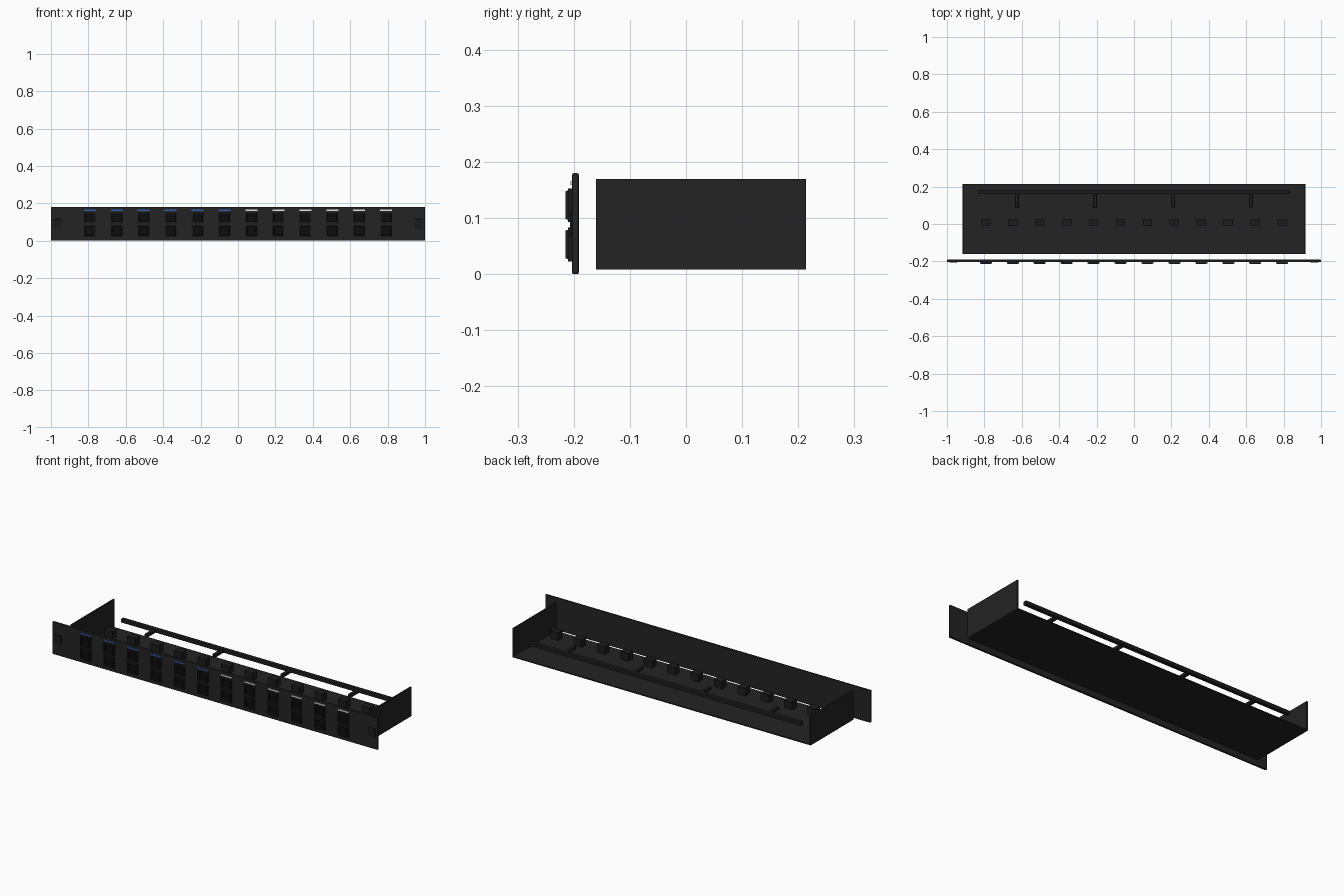
import bpy, bmesh
from mathutils import Vector

cube = bpy.data.objects.get("Cube")
if cube:
    bpy.data.objects.remove(cube, do_unlink=True)


def material(name, rgb):
    m = bpy.data.materials.new(name)
    m.use_nodes = True
    m.diffuse_color = (*rgb, 1)
    bsdf = m.node_tree.nodes["Principled BSDF"]
    bsdf.inputs["Base Color"].default_value = (*rgb, 1)
    bsdf.inputs["Roughness"].default_value = 0.6
    return m


STEEL = material("dark steel", (0.017, 0.017, 0.017))
PLASTIC = material("black plastic", (0.012, 0.012, 0.012))
HOLE = material("opening black", (0.004, 0.004, 0.004))
BLUE = material("label blue", (0.03, 0.12, 0.5))
WHITE = material("label white", (0.8, 0.8, 0.8))


def finish(bm, name, mats):
    mesh = bpy.data.meshes.new(name)
    bm.to_mesh(mesh)
    bm.free()
    for m in mats:
        mesh.materials.append(m)
    ob = bpy.data.objects.new(name, mesh)
    bpy.context.collection.objects.link(ob)
    return ob


def box_mesh(lo, hi):
    lo, hi = Vector(lo), Vector(hi)
    bm = bmesh.new()
    bmesh.ops.create_cube(bm, size=1)
    bmesh.ops.scale(bm, vec=hi - lo, verts=bm.verts)
    bmesh.ops.translate(bm, vec=(lo + hi) / 2, verts=bm.verts)
    return bm


def box(name, lo, hi, mat, bevel=0):
    ob = finish(box_mesh(lo, hi), name, [mat])
    if bevel:
        mod = ob.modifiers.new("Bevel", "BEVEL")
        mod.width = bevel
        mod.segments = 2
    return ob


def port(name, x, z):
    # Stepped bezel around a recessed socket opening
    bm = box_mesh((x - 0.032, -0.21, z - 0.03), (x + 0.032, -0.198, z + 0.03))
    bm.normal_update()
    front = min(bm.faces, key=lambda f: f.calc_center_median().y)
    for thick, depth in ((0.005, 0), (0.003, 0.005), (0.005, 0)):
        bmesh.ops.inset_region(bm, faces=[front], thickness=thick, depth=depth)
    bmesh.ops.inset_region(bm, faces=[front], thickness=0.001, depth=-0.01)
    front.material_index = 1
    return finish(bm, name, [PLASTIC, HOLE])


# Front plate with mounting tabs at each end
box("front_panel", (-1, -0.203, 0), (1, -0.191, 0.18), STEEL, 0.003)

# Open tray behind the plate
box("tray_floor", (-0.917, -0.16, 0.008), (0.917, 0.214, 0.014), STEEL)
for side, s in (("left", 1), ("right", -1)):
    xs = sorted((s * 0.909, s * 0.917))
    box(side + "_wall", (xs[0], -0.16, 0.008), (xs[1], 0.214, 0.17), STEEL)
    box(side + "_mount_slot", (s * 0.965 - 0.022, -0.207, 0.065),
        (s * 0.965 + 0.022, -0.2, 0.115), PLASTIC, 0.002)

# Port columns with labels in front and connector blocks behind
for i in range(12):
    x = (i - 5.5) * 0.144
    port(f"upper_port_{i + 1}", x, 0.123)
    port(f"lower_port_{i + 1}", x, 0.053)
    box(f"label_{i + 1}", (x - 0.032, -0.206, 0.159), (x + 0.032, -0.202, 0.166),
        BLUE if i < 6 else WHITE)
    box(f"connector_block_{i + 1}", (x - 0.025, -0.012, 0.068),
        (x + 0.025, 0.028, 0.112), PLASTIC)

# Cable support bar and its arms
box("cable_bar", (-0.833, 0.16, 0.08), (0.833, 0.182, 0.102), PLASTIC, 0.004)
for i in range(4):
    x = (i - 1.5) * 0.417
    box(f"bar_arm_{i + 1}", (x - 0.01, 0.085, 0.082), (x + 0.01, 0.162, 0.1), PLASTIC, 0.004)
